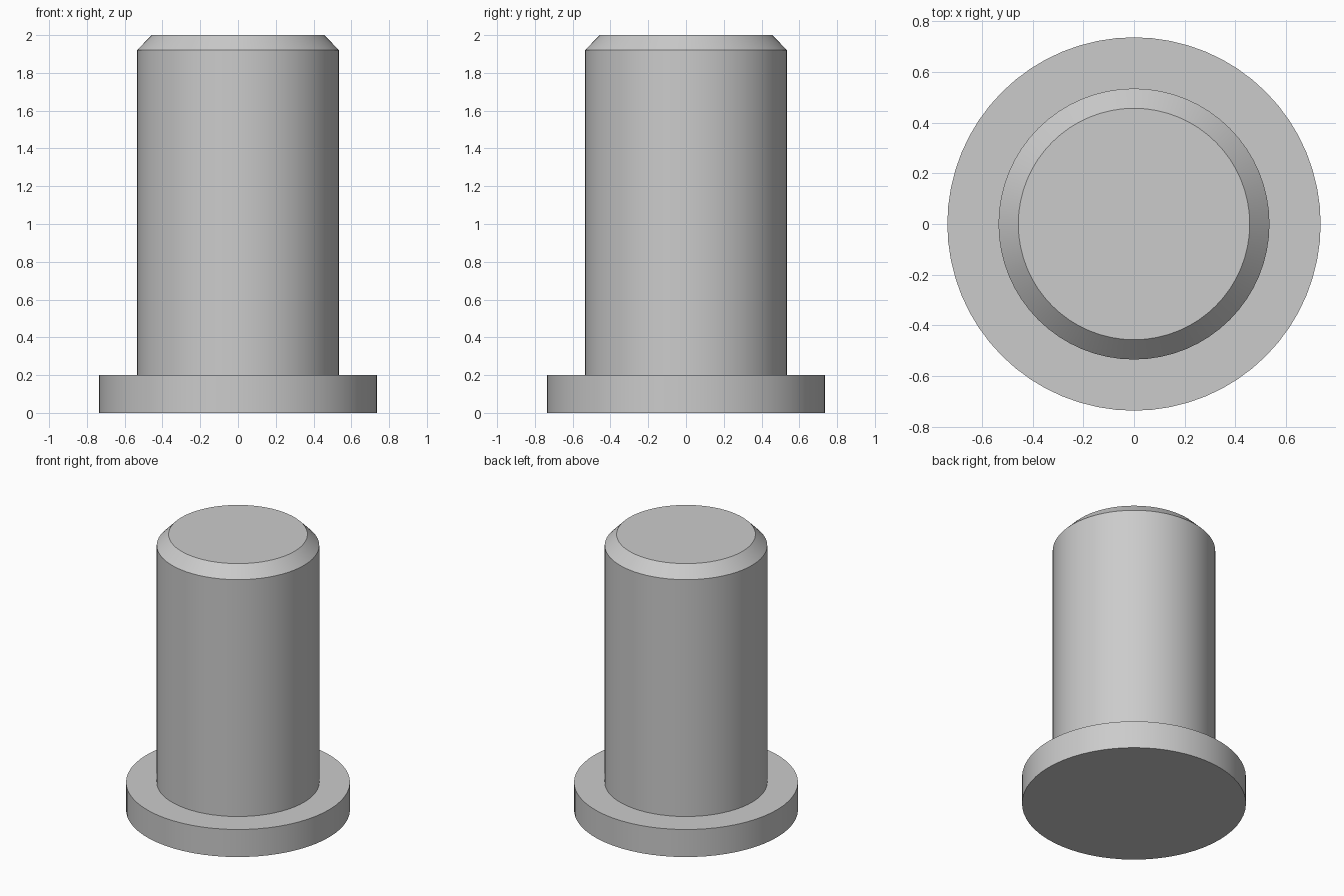
import bpy
import bmesh
from math import cos, sin, tau, radians

SIDES = 64

cube = bpy.data.objects.get("Cube")
if cube:
    bpy.data.objects.remove(cube, do_unlink=True)

# Plain grey material
grey = bpy.data.materials.new("plain grey")
grey.use_nodes = True
colour = (0.6, 0.6, 0.6, 1)
grey.diffuse_color = colour
grey.node_tree.nodes["Principled BSDF"].inputs["Base Color"].default_value = colour


def lathe(name, profile):
    """Closed solid of revolution from (radius, height) pairs, bottom to top."""
    bm = bmesh.new()
    rings = [[bm.verts.new((r * cos(tau * i / SIDES), r * sin(tau * i / SIDES), z))
              for i in range(SIDES)] for r, z in profile]
    for low, high in zip(rings, rings[1:]):
        for i in range(SIDES):
            j = (i + 1) % SIDES
            bm.faces.new((low[i], low[j], high[j], high[i]))
    bm.faces.new(rings[0][::-1])
    bm.faces.new(rings[-1])
    mesh = bpy.data.meshes.new(name)
    bm.to_mesh(mesh)
    bm.free()
    mesh.materials.append(grey)
    obj = bpy.data.objects.new(name, mesh)
    bpy.context.collection.objects.link(obj)
    bpy.ops.object.select_all(action="DESELECT")
    obj.select_set(True)
    bpy.context.view_layer.objects.active = obj
    bpy.ops.object.shade_smooth_by_angle(angle=radians(30))
    return obj


# Flange, shank and chamfered tip in one continuous turned profile
lathe("flanged_pin", [(0.737, 0), (0.737, 0.2), (0.535, 0.2),
                      (0.535, 1.92), (0.457, 2)])
